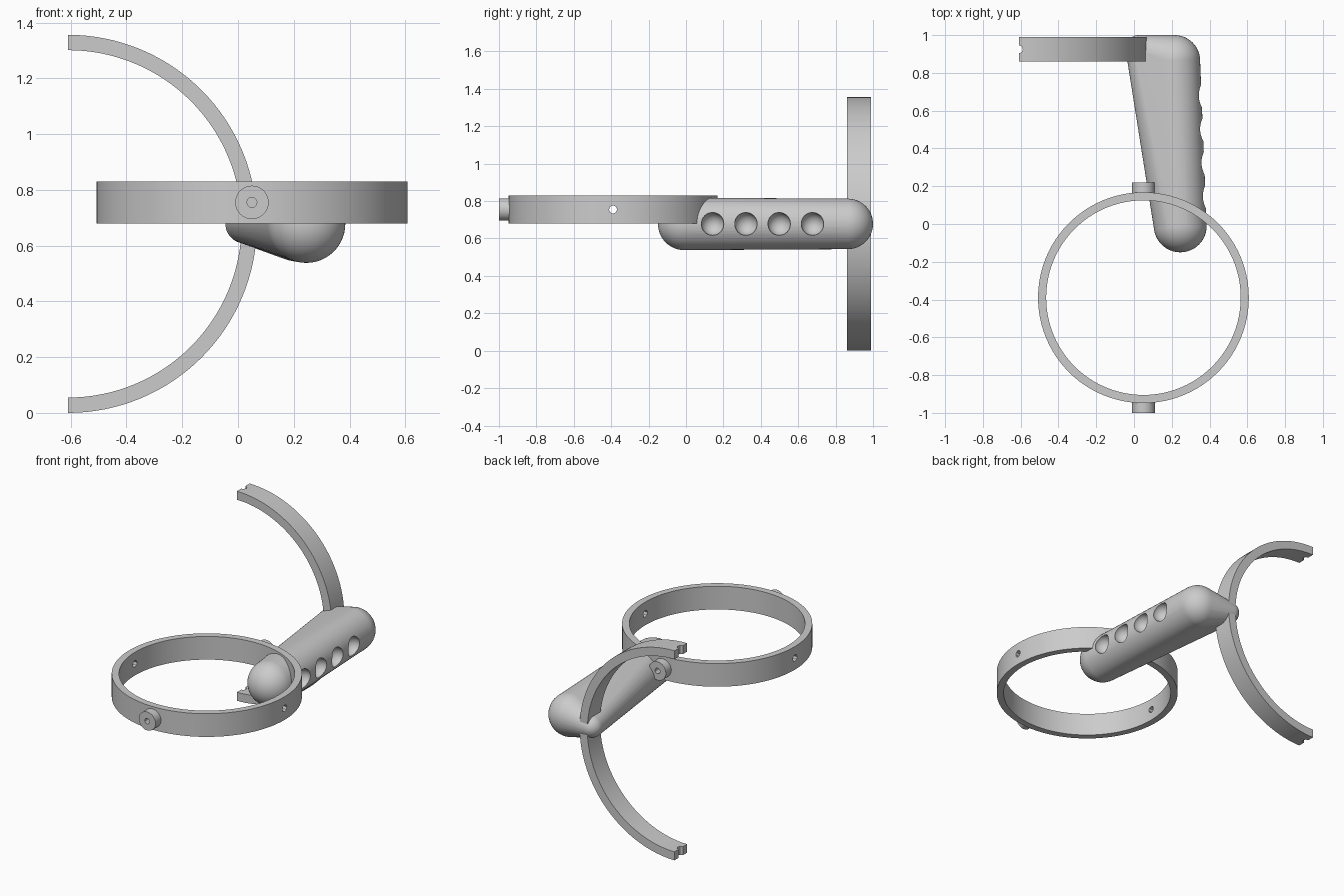
import bpy, bmesh, math
from mathutils import Matrix, Vector

cube = bpy.data.objects.get("Cube")
if cube:
    bpy.data.objects.remove(cube, do_unlink=True)

GREY = (0.6, 0.6, 0.6, 1)
mat = bpy.data.materials.new("plain grey")
mat.use_nodes = True
mat.diffuse_color = GREY
mat.node_tree.nodes["Principled BSDF"].inputs["Base Color"].default_value = GREY


def make(name, bm):
    bmesh.ops.recalc_face_normals(bm, faces=bm.faces)
    mesh = bpy.data.meshes.new(name)
    bm.to_mesh(mesh)
    bm.free()
    mesh.materials.append(mat)
    obj = bpy.data.objects.new(name, mesh)
    bpy.context.collection.objects.link(obj)
    return obj


def band(name, outer, inner, height, start, sweep, steps, matrix):
    """Rectangular section swept round a full or partial circle."""
    bm = bmesh.new()
    closed = sweep >= 2 * math.pi
    rows = []
    for i in range(steps if closed else steps + 1):
        a = start + sweep * i / steps
        rows.append([bm.verts.new((r * math.cos(a), r * math.sin(a), z)) for r, z in
                     ((outer, -height / 2), (outer, height / 2),
                      (inner, height / 2), (inner, -height / 2))])
    for i in range(steps):
        p, q = rows[i], rows[(i + 1) % len(rows)]
        for j in range(4):
            k = (j + 1) % 4
            bm.faces.new((p[j], p[k], q[k], q[j]))
    if not closed:
        bm.faces.new(rows[0])
        bm.faces.new(rows[-1])
    bm.transform(matrix)
    return make(name, bm)


def cylinder(name, radius, depth, centre, turn, sides):
    bm = bmesh.new()
    bmesh.ops.create_cone(bm, cap_ends=True, segments=sides, radius1=radius,
                          radius2=radius, depth=depth,
                          matrix=Matrix.Translation(centre) @ turn)
    return make(name, bm)


def cut(obj, cutters):
    """Subtract the cutters and remove them."""
    bpy.context.view_layer.objects.active = obj
    for cutter in cutters:
        cutter.hide_render = True
        mod = obj.modifiers.new("cut", "BOOLEAN")
        mod.operation = "DIFFERENCE"
        mod.solver = "EXACT"
        mod.object = cutter
        bpy.ops.object.modifier_apply(modifier=mod.name)
        bpy.data.objects.remove(cutter, do_unlink=True)


def smooth(obj):
    bpy.ops.object.select_all(action="DESELECT")
    obj.select_set(True)
    bpy.context.view_layer.objects.active = obj
    bpy.ops.object.shade_smooth_by_angle(angle=math.radians(30))


UPRIGHT = Matrix.Identity(4)
ALONG_X = Matrix.Rotation(math.pi / 2, 4, "Y")
ALONG_Y = Matrix.Rotation(math.pi / 2, 4, "X")
CX, CY, CZ = 0.05, -0.39, 0.755      # centre of the flat ring
MID = 0.678                          # height of the handle axis

# Flat ring with a hole through each side
ring = band("flat_ring", 0.558, 0.515, 0.15, 0, 2 * math.pi, 96,
            Matrix.Translation((CX, CY, CZ)))
cut(ring, [cylinder("side_hole", 0.022, 1.4, (CX, CY, CZ), ALONG_X, 8)])
smooth(ring)

# Pivot bosses with blind holes, front and back
for name, side in (("front_boss", -1), ("back_boss", 1)):
    boss = cylinder(name, 0.06, 0.07, (CX, CY + side * 0.575, CZ), ALONG_Y, 40)
    cut(boss, [cylinder("boss_hole", 0.018, 0.08,
                        (CX, CY + side * 0.61, CZ), ALONG_Y, 12)])
    smooth(boss)

# Upright half ring with half-round notches at both ends
arc = band("half_ring", MID, 0.623, 0.13, -math.pi / 2, math.pi, 64,
           Matrix.Translation((-0.61, 0.925, MID)) @ ALONG_Y)
cut(arc, [cylinder("end_notch", 0.022, 0.2, (-0.61, 0.925, z), UPRIGHT, 8)
          for z in (0.03, 1.33)])
smooth(arc)

# Handle: skin stretched over three balls
balls = [((0.245, -0.01, MID), 0.14), ((0.215, 0.865, MID), 0.135),
         ((0.025, 0.93, MID), 0.07)]
bm = bmesh.new()
for centre, radius in balls:
    bmesh.ops.create_uvsphere(bm, u_segments=48, v_segments=24, radius=radius,
                              matrix=Matrix.Translation(centre))
points = [v.co.copy() for v in bm.verts]
bm.clear()
for p in points:
    bm.verts.new(p)
bmesh.ops.convex_hull(bm, input=bm.verts)
bmesh.ops.delete(bm, geom=[v for v in bm.verts if not v.link_faces], context="VERTS")
handle = make("handle", bm)

# Round finger dents along the handle's left side
dents = []
for i in range(4):
    y = 0.142 + 0.178 * i
    x = 0.385 - 0.04 * y - 0.012
    bm = bmesh.new()
    bmesh.ops.create_uvsphere(bm, u_segments=32, v_segments=16, radius=0.061,
                              matrix=Matrix.Translation((x, y, MID)))
    dents.append(make("finger_dent", bm))
cut(handle, dents)
smooth(handle)
